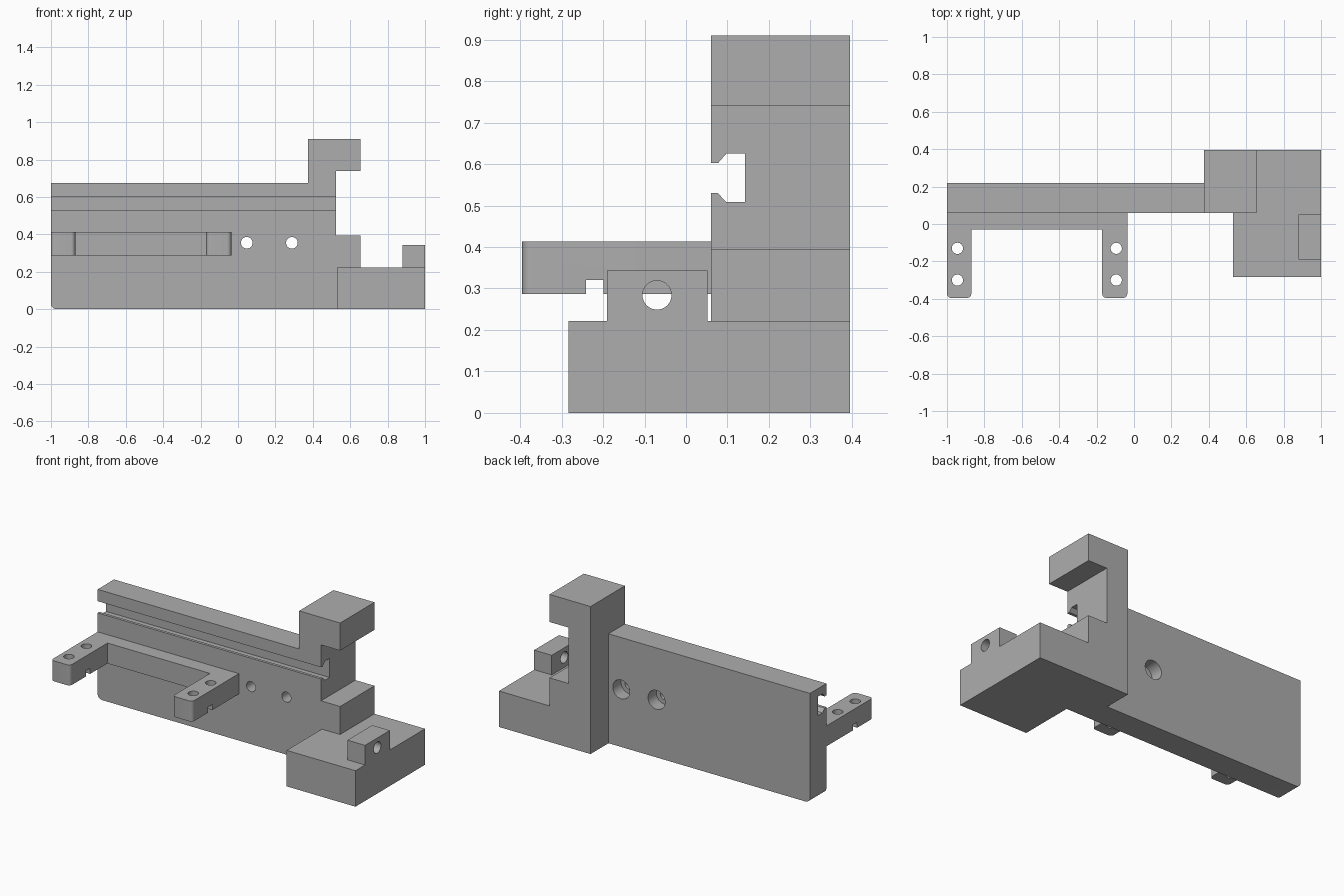
import bpy, bmesh, math
from mathutils import Matrix

cube = bpy.data.objects.get("Cube")
if cube:
    bpy.data.objects.remove(cube, do_unlink=True)

grey = bpy.data.materials.new("plain grey")
grey.use_nodes = True
tone = (0.42, 0.42, 0.42, 1)
grey.diffuse_color = tone
grey.node_tree.nodes["Principled BSDF"].inputs["Base Color"].default_value = tone


def make(name, bm):
    bmesh.ops.recalc_face_normals(bm, faces=bm.faces)
    mesh = bpy.data.meshes.new(name)
    bm.to_mesh(mesh)
    bm.free()
    mesh.materials.append(grey)
    obj = bpy.data.objects.new(name, mesh)
    bpy.context.collection.objects.link(obj)
    return obj


def prism(name, points, axis, low, high):
    """Extrude a 2D outline along x (y,z), y (x,z) or z (x,y)."""
    place = {"x": lambda a, b: (low, a, b), "y": lambda a, b: (a, low, b),
             "z": lambda a, b: (a, b, low)}[axis]
    bm = bmesh.new()
    face = bm.faces.new([bm.verts.new(place(a, b)) for a, b in points])
    moved = bmesh.ops.extrude_face_region(bm, geom=[face])["geom"]
    step = [high - low if axis == k else 0 for k in "xyz"]
    bmesh.ops.translate(bm, vec=step, verts=[v for v in moved if isinstance(v, bmesh.types.BMVert)])
    return make(name, bm)


def box(name, x, y, z):
    return prism(name, [(x[0], y[0]), (x[1], y[0]), (x[1], y[1]), (x[0], y[1])], "z", *z)


def hole(axis, a, b, radius, low, high):
    ring = [(a + radius * math.cos(t * math.tau / 32), b + radius * math.sin(t * math.tau / 32))
            for t in range(32)]
    return prism("hole_cutter", ring, axis, low, high)


def rounded(a, b, radius, start):
    """Quarter arc of outline points about (a, b)."""
    return [(a + radius * math.cos(math.radians(start + i * 15)),
             b + radius * math.sin(math.radians(start + i * 15))) for i in range(7)]


def combine(target, others, operation):
    for other in others:
        mod = target.modifiers.new("combine", "BOOLEAN")
        mod.operation, mod.solver, mod.object = operation, "EXACT", other
        bpy.context.view_layer.update()
        result = bpy.data.meshes.new_from_object(
            target.evaluated_get(bpy.context.evaluated_depsgraph_get()))
        target.modifiers.clear()
        target.data = result
        bpy.data.objects.remove(other, do_unlink=True)


def finish(obj):
    bm = bmesh.new()
    bm.from_mesh(obj.data)
    bmesh.ops.remove_doubles(bm, verts=bm.verts, dist=0.0001)
    bmesh.ops.dissolve_limit(bm, angle_limit=0.01, verts=bm.verts, edges=bm.edges)
    bm.to_mesh(obj.data)
    bm.free()
    bpy.ops.object.select_all(action="DESELECT")
    obj.select_set(True)
    bpy.context.view_layer.objects.active = obj
    bpy.ops.object.shade_smooth_by_angle(angle=math.radians(30))


# Long plate with one rounded lower corner
plate = prism("main_body", rounded(-0.97, 0.03, 0.03, 180) + [(0.4, 0), (0.4, 0.675), (-1, 0.675)],
              "y", 0.06, 0.22)

# C-shaped column, stepped base and drilled lug
column = prism("column", [(0.375, 0), (0.655, 0), (0.655, 0.395), (0.525, 0.395), (0.525, 0.74),
                          (0.655, 0.74), (0.655, 0.91), (0.375, 0.91)], "y", 0.06, 0.395)
base = box("base", (0.53, 1), (-0.283, 0.395), (0, 0.222))
lug = box("lug", (0.88, 1), (-0.19, 0.052), (0.2, 0.343))
combine(plate, [column, base, lug], "UNION")

# Undercut slot along the front, counterbored holes and the lug hole
slot = prism("slot_cutter", [(0, 0.53), (0.077, 0.53), (0.097, 0.508), (0.142, 0.508),
                             (0.142, 0.625), (0.097, 0.625), (0.077, 0.602), (0, 0.602)],
             "x", -1.1, 0.6)
cutters = [slot, hole("x", -0.07, 0.284, 0.035, 0.8, 1.1)]
for x in (0.047, 0.288):
    cutters += [hole("y", x, 0.355, 0.031, 0, 0.3), hole("y", x, 0.355, 0.058, 0.14, 0.3)]
combine(plate, cutters, "DIFFERENCE")
finish(plate)

# U-shaped bracket with rounded arm tips
r = 0.022
outline = [(-1, 0.06)]
for left, right in ((-1, -0.87), (-0.17, -0.036)):
    outline += [(left, -0.03)] if left > -1 else []
    outline += rounded(left + r, -0.395 + r, r, 180) + rounded(right - r, -0.395 + r, r, 270)
    outline += [(right, -0.03)] if right < -0.5 else []
outline += [(-0.036, 0.06)]
bracket = prism("bracket", outline, "z", 0.287, 0.413)
cutters = [box("notch_cutter", (-1.1, 0.1), (-0.241, -0.199), (0.2, 0.321))]
cutters += [hole("z", x, y, 0.03, 0.2, 0.5) for x in (-0.944, -0.095) for y in (-0.13, -0.3)]
combine(bracket, cutters, "DIFFERENCE")
finish(bracket)
